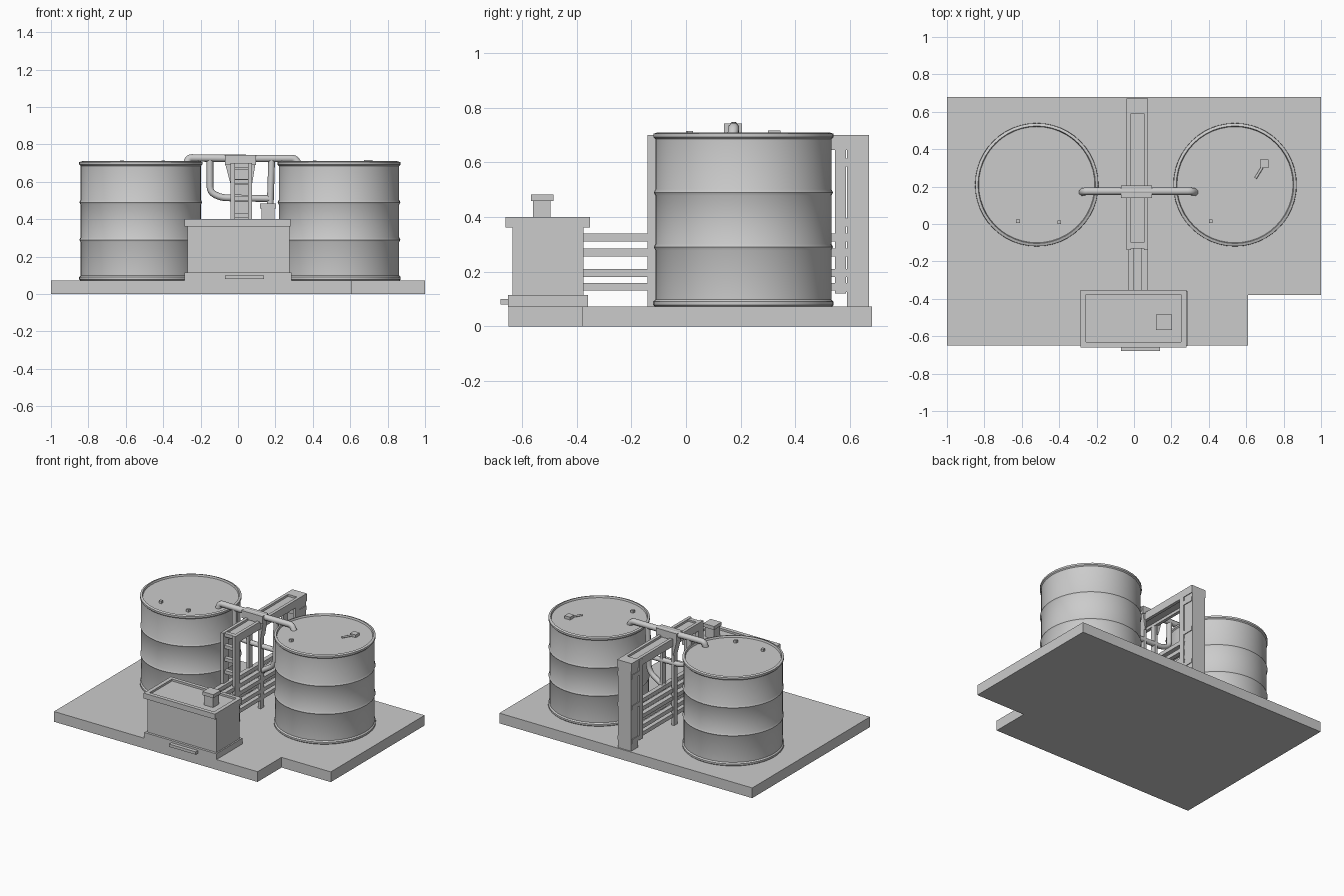
import bpy, bmesh, math
from mathutils import Vector

if "Cube" in bpy.data.objects:
    bpy.data.objects.remove(bpy.data.objects["Cube"])


def finish(name, bm, smooth=False):
    bmesh.ops.recalc_face_normals(bm, faces=bm.faces[:])
    me = bpy.data.meshes.new(name)
    bm.to_mesh(me)
    bm.free()
    ob = bpy.data.objects.new(name, me)
    bpy.context.collection.objects.link(ob)
    if smooth:
        bpy.ops.object.select_all(action='DESELECT')
        ob.select_set(True)
        bpy.context.view_layer.objects.active = ob
        bpy.ops.object.shade_smooth_by_angle(angle=math.radians(35))
    return ob


def box(name, x, y, z):
    """Box from (min, max) ranges."""
    bm = bmesh.new()
    bmesh.ops.create_cube(bm, size=1)
    for v in bm.verts:
        v.co = [r[0] + (c + 0.5) * (r[1] - r[0]) for r, c in zip((x, y, z), v.co)]
    return finish(name, bm)


def prism(name, pts, z0, height):
    bm = bmesh.new()
    face = bm.faces.new([bm.verts.new((x, y, z0)) for x, y in pts])
    ext = bmesh.ops.extrude_face_region(bm, geom=[face])
    for v in ext['geom']:
        if isinstance(v, bmesh.types.BMVert):
            v.co.z += height
    return finish(name, bm)


def lathe(name, profile, cx, cy, seg=48):
    bm = bmesh.new()
    rings = [[bm.verts.new((cx + r * math.cos(2 * math.pi * i / seg),
                            cy + r * math.sin(2 * math.pi * i / seg), z))
              for i in range(seg)] for r, z in profile]
    for a, b in zip(rings, rings[1:]):
        for i in range(seg):
            j = (i + 1) % seg
            bm.faces.new((a[i], a[j], b[j], b[i]))
    bm.faces.new(rings[0])
    bm.faces.new(rings[-1])
    return finish(name, bm, True)


def pipe(name, pts, radius):
    """Round pipe through the points, with bevelled bends."""
    cu = bpy.data.curves.new(name, 'CURVE')
    cu.dimensions = '3D'
    cu.bevel_depth = radius
    cu.bevel_resolution = 2
    cu.use_fill_caps = True
    path = [Vector(pts[0])]
    for a, b, c in zip(pts, pts[1:], pts[2:]):
        a, b, c = Vector(a), Vector(b), Vector(c)
        d = min(0.05, (a - b).length * 0.45, (c - b).length * 0.45)
        p, q = b + (a - b).normalized() * d, b + (c - b).normalized() * d
        for k in range(5):
            t = k / 4
            path.append(p * (1 - t) ** 2 + b * 2 * t * (1 - t) + q * t * t)
    path.append(Vector(pts[-1]))
    s = cu.splines.new('POLY')
    s.points.add(len(path) - 1)
    for pt, co in zip(s.points, path):
        pt.co = (*co, 1)
    ob = bpy.data.objects.new(name, cu)
    bpy.context.collection.objects.link(ob)
    return ob


# Base slab with a notched front right corner
prism("base_slab", [(-1, -0.65), (0.61, -0.65), (0.61, -0.38), (1, -0.38),
                    (1, 0.68), (-1, 0.68)], 0, 0.073)

# Two drums: rims, rolled hoops and recessed lids
R = 0.322
profile = [(R, 0.07), (R + 0.008, 0.078), (R + 0.008, 0.09), (R, 0.098)]
for z in (0.29, 0.49):
    profile += [(R, z - 0.012), (R + 0.006, z), (R, z + 0.012)]
profile += [(R, 0.685), (R + 0.007, 0.692), (R + 0.007, 0.705),
            (R - 0.008, 0.71), (R - 0.012, 0.697)]
for side, cx in (("left", -0.52), ("right", 0.54)):
    lathe(side + "_tank", profile, cx, 0.21)

# Studs and a latch on the lids
for i, (x, y) in enumerate([(-0.62, 0.015), (-0.40, 0.01), (0.41, 0.015)]):
    box("lid_stud_%d" % i, (x - 0.01, x + 0.01), (y - 0.01, y + 0.01), (0.69, 0.715))
box("lid_latch", (0.675, 0.72), (0.30, 0.345), (0.69, 0.717))
pipe("lid_latch_arm", [(0.69, 0.31, 0.703), (0.65, 0.245, 0.703)], 0.007)

# Control cabinet: plinth, body, overhanging top with raised rim
box("cabinet_plinth", (-0.285, 0.285), (-0.652, -0.358), (0.07, 0.115))
box("cabinet_body", (-0.27, 0.275), (-0.635, -0.375), (0.11, 0.37))
box("cabinet_top", (-0.285, 0.28), (-0.66, -0.352), (0.362, 0.386))
for n, x, y in (("front", (-0.285, 0.28), (-0.66, -0.632)),
                ("back", (-0.285, 0.28), (-0.378, -0.352)),
                ("left", (-0.285, -0.257), (-0.632, -0.378)),
                ("right", (0.252, 0.28), (-0.632, -0.378))):
    box("cabinet_rim_" + n, x, y, (0.38, 0.4))
box("cabinet_step", (-0.07, 0.14), (-0.678, -0.64), (0.08, 0.1))
box("vent_stack", (0.125, 0.195), (-0.56, -0.495), (0.38, 0.47))
box("vent_cap", (0.117, 0.203), (-0.568, -0.485), (0.458, 0.483))

# Pipe rack: pairs of square rails running back from the cabinet
for i, z in enumerate((0.145, 0.195, 0.27, 0.325)):
    for side, x in (("left", -0.015), ("right", 0.055)):
        box("rack_rail_%s_%d" % (side, i), (x - 0.016, x + 0.016),
            (-0.38, 0.60), (z - 0.014, z + 0.014))

# Rear post, a hollow-faced column
box("rear_post", (-0.035, 0.07), (0.59, 0.67), (0.07, 0.70))
for i, z in enumerate((0.14, 0.38, 0.60)):
    box("rear_post_band_%d" % i, (-0.04, 0.075), (0.56, 0.665), (z - 0.015, z + 0.015))
for side, x in (("left", -0.03), ("right", 0.065)):
    box("rear_post_rail_" + side, (x - 0.01, x + 0.01), (0.545, 0.585), (0.12, 0.69))

# Ladder at the front of the frame
for side, x in (("left", -0.028), ("right", 0.064)):
    box("ladder_rail_" + side, (x - 0.011, x + 0.011), (-0.14, -0.085), (0.07, 0.70))
    box("top_rail_" + side, (x - 0.011, x + 0.011), (-0.14, 0.67), (0.645, 0.70))
    # Middle uprights
    box("middle_post_" + side, (x - 0.01, x + 0.01), (0.15, 0.19), (0.07, 0.66))
for i, z in enumerate((0.42, 0.51, 0.60, 0.685)):
    box("ladder_rung_%d" % i, (-0.03, 0.066), (-0.13, -0.10), (z - 0.012, z + 0.012))
box("top_infill", (-0.02, 0.056), (-0.12, 0.60), (0.665, 0.685))

# Cross pipe joining the drums, with central sleeve
y = 0.175
pipe("cross_pipe", [(-0.275, y - 0.005, 0.69), (-0.265, y, 0.728), (0.0, y, 0.725),
                    (0.305, y, 0.725), (0.325, y - 0.005, 0.69)], 0.021)
box("cross_pipe_sleeve", (-0.07, 0.095), (y - 0.036, y + 0.03), (0.69, 0.743))

# Sloped gussets under the sleeve
for side, xo, xi in (("left", -0.068, -0.03), ("right", 0.093, 0.066)):
    bm = bmesh.new()
    bmesh.ops.create_cube(bm, size=1)
    for v in bm.verts:
        top = v.co.z > 0
        inner = (v.co.x > 0) == (side == "left")
        edge = xi if inner else xo if top else xi + (-0.008 if side == "left" else 0.008)
        v.co = (edge, y + v.co.y * 0.05, 0.695 if top else 0.58)
    finish("sleeve_gusset_" + side, bm)

# Drop pipes looping through the frame
pipe("left_drop_pipe", [(-0.15, y, 0.725), (-0.15, y, 0.545), (-0.09, y, 0.515),
                        (0.17, y, 0.51)], 0.018)
pipe("right_drop_pipe", [(0.18, y, 0.725), (0.17, y, 0.40), (0.05, y, 0.325)], 0.018)
